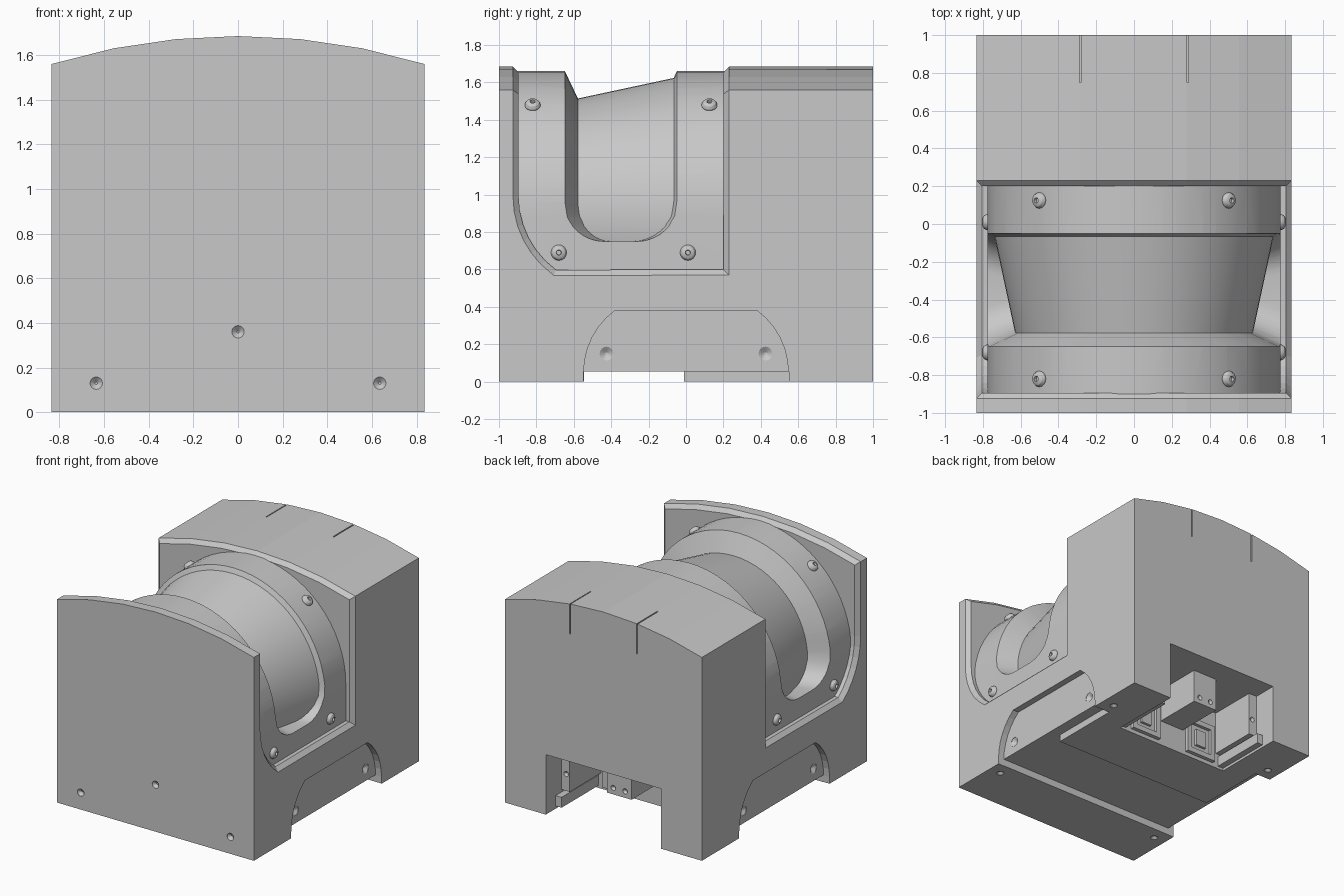
import bpy, bmesh, math
from mathutils import Vector

cube = bpy.data.objects.get("Cube")
if cube:
    bpy.data.objects.remove(cube, do_unlink=True)

gray = bpy.data.materials.new("machine_gray")
gray.use_nodes = True
gray.diffuse_color = (0.58, 0.58, 0.58, 1)
gray.node_tree.nodes["Principled BSDF"].inputs["Base Color"].default_value = (0.58, 0.58, 0.58, 1)


def finish(name, bm):
    bmesh.ops.recalc_face_normals(bm, faces=bm.faces)
    mesh = bpy.data.meshes.new(name)
    bm.to_mesh(mesh)
    bm.free()
    mesh.materials.append(gray)
    obj = bpy.data.objects.new(name, mesh)
    bpy.context.collection.objects.link(obj)
    return obj


def prism(name, pts, axis, lo, hi):
    """Extrude a 2D outline along x (y,z points) or y (x,z points)."""
    place = (lambda p, t: (t, p[0], p[1])) if axis == "x" else (lambda p, t: (p[0], t, p[1]))
    bm = bmesh.new()
    a = [bm.verts.new(place(p, lo)) for p in pts]
    b = [bm.verts.new(place(p, hi)) for p in pts]
    bm.faces.new(a)
    bm.faces.new(b)
    for i in range(len(pts)):
        j = (i + 1) % len(pts)
        bm.faces.new((a[i], a[j], b[j], b[i]))
    return finish(name, bm)


def box(name, x, y, z):
    return prism(name, [(y[0], z[0]), (y[1], z[0]), (y[1], z[1]), (y[0], z[1])], "x", *x)


def revolve(name, profile, origin, direction, steps):
    """Spin a (radius, height) profile around a direction."""
    rot = Vector((0, 0, 1)).rotation_difference(Vector(direction)).to_matrix()
    bm = bmesh.new()
    rings = []
    for r, h in profile:
        turns = [2 * math.pi * i / steps for i in range(steps)]
        rings.append([bm.verts.new(Vector(origin) + rot @ Vector((r * math.cos(t), r * math.sin(t), h)))
                      for t in turns])
    for a, b in zip(rings, rings[1:]):
        for i in range(steps):
            j = (i + 1) % steps
            bm.faces.new((a[i], a[j], b[j], b[i]))
    bm.faces.new(rings[0])
    bm.faces.new(rings[-1])
    return finish(name, bm)


def select_only(obj):
    bpy.ops.object.select_all(action="DESELECT")
    obj.select_set(True)
    bpy.context.view_layer.objects.active = obj


def cut(target, cutter):
    mod = target.modifiers.new("cut", "BOOLEAN")
    mod.operation = "DIFFERENCE"
    mod.solver = "EXACT"
    mod.object = cutter
    select_only(target)
    bpy.ops.object.modifier_apply(modifier=mod.name)
    bpy.data.objects.remove(cutter, do_unlink=True)


def smooth(obj):
    select_only(obj)
    bpy.ops.object.shade_smooth_by_angle(angle=math.radians(25))


def drill(target, origin, direction, r):
    cut(target, revolve("drill", [(r, -0.02), (r, 0.002), (r * 0.2, 0.022)], origin, direction, 16))


W = 0.835


def crown(x):
    return 1.685 - 2.85 + math.sqrt(2.85 ** 2 - x * x)


# Housing block with a gently arched top
top = [(W * k / 3, crown(W * k / 3)) for k in range(3, -4, -1)]
body = prism("housing", [(-W, 0), (W, 0)] + top, "y", -1, 1)

# Wide saddle opening with a curved lower front corner
arc = [math.radians(180 + 54 * k / 6) for k in range(7)]
curve = [(-0.41 + 0.485 * math.cos(t), 0.99 + 0.485 * math.sin(t)) for t in arc]
cut(body, prism("saddle", [(-0.895, 2)] + curve + [(0.2, 0.6), (0.2, 2)], "x", -1, 1))

# Chamfer the rim of the saddle
bm = bmesh.new()
bm.from_mesh(body.data)
rim = []
for e in bm.edges:
    m = (e.verts[0].co + e.verts[1].co) / 2
    on_skin = abs(m.x) > W - 0.001 or abs(m.z - crown(m.x)) < 0.01
    if on_skin and -0.897 < m.y < 0.21 and m.z > 0.5 and e.calc_face_angle(0) > 0.5:
        rim.append(e)
bmesh.ops.bevel(bm, geom=rim, offset=0.03, segments=1, affect="EDGES", clamp_overlap=False)
bm.to_mesh(body.data)
bm.free()

# Underside channel, rear connector bay, arched side pockets and lid slits
cut(body, box("channel", (-1, 1), (-0.545, 0.55), (-0.1, 0.055)))
cut(body, box("bay", (-0.49, 0.49), (0.43, 1.1), (-0.1, 0.46)))
sweep = [math.radians(53.6 * (1 - k / 6)) for k in range(7)]
side = [(0.137 + 0.41 * math.cos(t), 0.05 + 0.41 * math.sin(t)) for t in sweep]
outline = side + [(0.547, -0.1), (-0.547, -0.1)] + [(-y, z) for y, z in reversed(side)]
for s in (-1, 1):
    cut(body, prism("pocket", outline, "x", *sorted((s * 0.785, s))))
    cut(body, box("slit", (s * 0.285 - 0.004, s * 0.285 + 0.004), (0.75, 1.1), (1.44, 1.8)))

# Countersunk holes
drill(body, (0, -1, 0.36), (0, 1, 0), 0.028)
for s in (-1, 1):
    drill(body, (s * 0.635, -1, 0.13), (0, 1, 0), 0.028)
    for y in (-0.425, 0.425):
        drill(body, (s * 0.785, y, 0.15), (-s, 0, 0), 0.037)
        drill(body, (s * 0.735, y * 1.52, 0), (0, 0, 1), 0.028)

# Bottom plate, in front of the bay and around its sides
plate = box("bottom_plate", (-0.7, 0.7), (-0.01, 0.55), (0, 0.06))
cut(plate, box("plate_notch", (-0.49, 0.49), (0.43, 1), (-0.1, 0.2)))

# Arched hood filling the saddle
R, CZ = 0.775, 0.885
angles = [math.pi * k / 32 for k in range(33)]
arch = [(R * math.cos(t), CZ + R * math.sin(t)) for t in angles]
hood = prism("hood", [(-R, 0.57), (R, 0.57)] + arch, "y", -0.905, 0.21)

# Tapered groove wrapping over the hood, rounded off at its lower ends
lower = [0.95 - 0.2 * math.sin(math.radians(9 * k)) for k in range(10, 3, -1)]
stations = [(1, 0, z) for z in lower]
stations += [(math.cos(t), math.sin(t), CZ) for t in angles]
stations += [(-1, 0, z) for z in reversed(lower)]
bm = bmesh.new()
loops = []
for c, s, base in stations:
    loop = []
    for r, front, back, corner in ((0.885, -0.7, 0.0, 0.24), (0.55, -0.54, -0.15, 0.16)):
        z = base + r * s
        d = min(max((0.95 - z) / 0.2, 0), 1)
        inset = corner * (1 - math.sqrt(1 - d * d))
        ends = [(r * c, front + inset, z), (r * c, back - inset, z)]
        loop += ends if r > 0.6 else ends[::-1]
    loops.append([bm.verts.new(p) for p in loop])
for a, b in zip(loops, loops[1:]):
    for i in range(4):
        j = (i + 1) % 4
        bm.faces.new((a[i], a[j], b[j], b[i]))
bm.faces.new(loops[0])
bm.faces.new(loops[-1])
cut(hood, finish("groove", bm))
smooth(hood)

# Conical drum inside the groove
drum = revolve("drum", [(0.62, -0.62), (0.753, 0.0)], (0, 0, CZ), (0, 1, 0), 64)
smooth(drum)

# Domed screws with a small socket
dome = [(0.042, -0.005), (0.042, 0.006), (0.034, 0.02), (0.022, 0.027), (0.014, 0.028), (0.012, 0.012)]
for s in (-1, 1):
    n = Vector((s * 0.5, 0, 0.592)).normalized()
    for y in (-0.82, 0.125):
        smooth(revolve("hood_top_screw", dome, Vector((0, y, CZ)) + n * R, n, 16))
    for y in (-0.68, 0.01):
        smooth(revolve("hood_side_screw", dome, (s * R, y, 0.69), (s, 0, 0), 16))

# Connector parts inside the rear bay
block = box("center_block", (-0.105, 0.105), (0.42, 0.81), (0.2, 0.47))
for s in (-1, 1):
    drill(block, (s * 0.05, 0.81, 0.25), (0, -1, 0), 0.02)
    rail = box("side_rail", sorted((s * 0.42, s * 0.5)), (0.42, 0.81), (0.12, 0.47))
    drill(rail, (s * 0.45, 0.81, 0.25), (0, -1, 0), 0.02)
    box("side_ledge", sorted((s * 0.44, s * 0.5)), (0.42, 0.88), (0.02, 0.1))
    cx = s * 0.26
    frame = box("socket_frame", (cx - 0.13, cx + 0.13), (0.42, 0.46), (0.03, 0.32))
    cut(frame, box("socket_hole", (cx - 0.09, cx + 0.09), (0.435, 0.6), (0.07, 0.28)))
    box("socket_core", (cx - 0.045, cx + 0.045), (0.42, 0.455), (0.11, 0.24))
